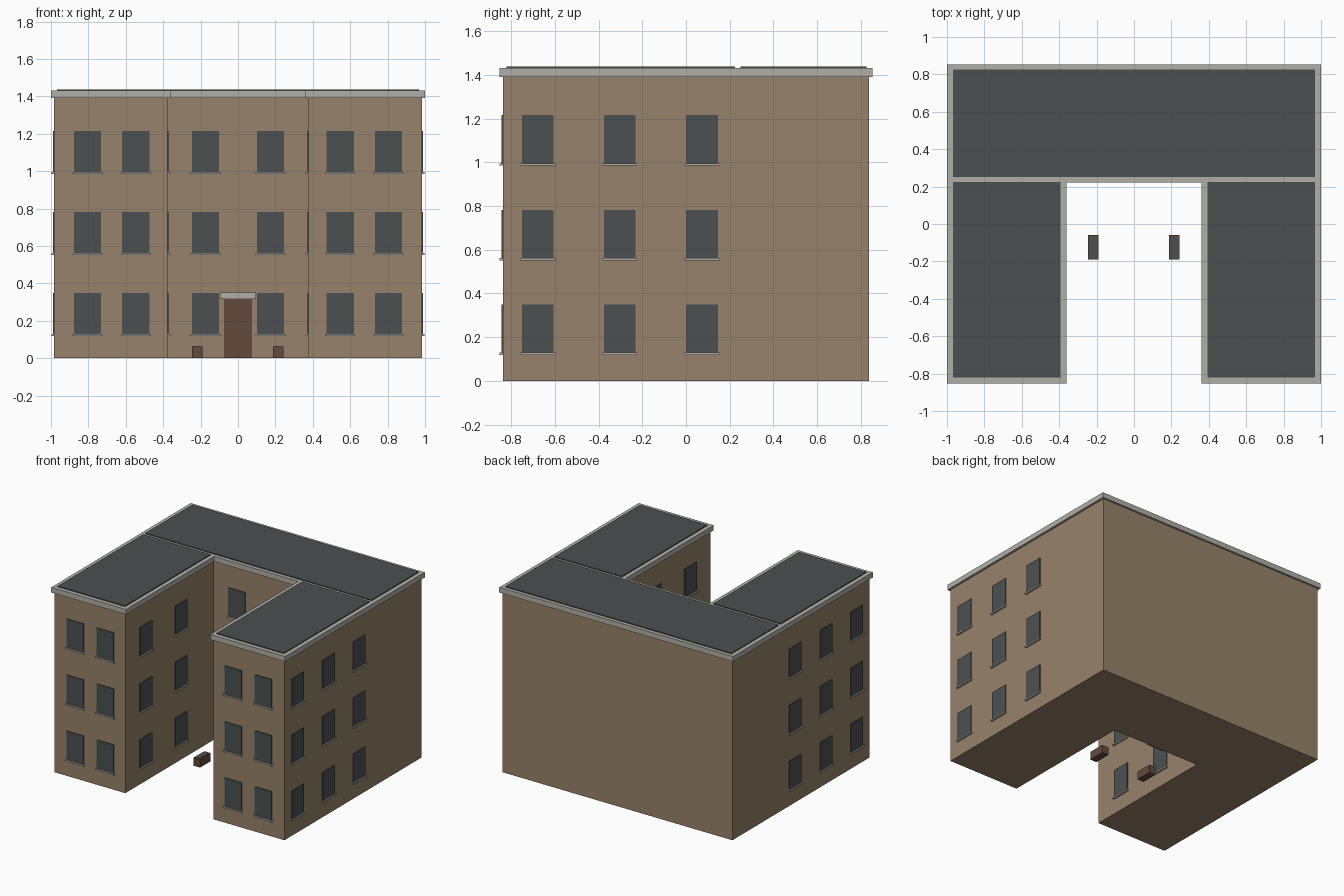
import bpy
import bmesh

cube = bpy.data.objects.get("Cube")
if cube:
    bpy.data.objects.remove(cube, do_unlink=True)


def material(name, r, g, b):
    mat = bpy.data.materials.new(name)
    mat.diffuse_color = (r, g, b, 1)
    mat.use_nodes = True
    mat.node_tree.nodes["Principled BSDF"].inputs["Base Color"].default_value = (r, g, b, 1)
    return mat


WALL = material("tan wall", 0.31, 0.225, 0.145)
STONE = material("pale stone", 0.44, 0.43, 0.39)
ROOF = material("slate roof", 0.072, 0.079, 0.081)
GLASS = material("dark glass", 0.072, 0.081, 0.083)
WOOD = material("brown wood", 0.125, 0.068, 0.045)


def finish(name, bm, mat):
    bmesh.ops.recalc_face_normals(bm, faces=bm.faces)
    mesh = bpy.data.meshes.new(name)
    bm.to_mesh(mesh)
    bm.free()
    mesh.materials.append(mat)
    obj = bpy.data.objects.new(name, mesh)
    bpy.context.collection.objects.link(obj)
    return obj


def box(name, mat, xs, ys, zs):
    bm = bmesh.new()
    bmesh.ops.create_cube(bm, size=1)
    for v in bm.verts:
        v.co = [lo + (c + 0.5) * (hi - lo) for c, (lo, hi) in zip(v.co, (xs, ys, zs))]
    return finish(name, bm, mat)


def u_block(name, mat, outer_x, inner_x, depth, court_y, z0, z1):
    """U-shaped plan with the courtyard open to the front, extruded upward."""
    half = [(inner_x, court_y), (inner_x, -depth), (outer_x, -depth), (outer_x, depth)]
    plan = half + [(-x, y) for x, y in reversed(half)]
    bm = bmesh.new()
    face = bm.faces.new([bm.verts.new((x, y, z0)) for x, y in plan])
    top = bmesh.ops.extrude_face_region(bm, geom=[face])["geom"]
    verts = [g for g in top if isinstance(g, bmesh.types.BMVert)]
    bmesh.ops.translate(bm, verts=verts, vec=(0, 0, z1 - z0))
    if face not in bm.faces:
        bm.faces.new([v for v in bm.verts if v not in verts])
    return finish(name, bm, mat)


OUTER, INNER, DEPTH, COURT = 0.983, 0.377, 0.837, 0.237

# Walls and cornice
u_block("walls", WALL, OUTER, INNER, DEPTH, COURT, 0, 1.39)
u_block("cornice", STONE, 1.0, 0.36, 0.852, 0.222, 1.39, 1.43)

# Flat roof panels
box("rear_roof", ROOF, (-0.967, 0.967), (0.25, 0.825), (1.425, 1.437))
for side, sign in (("left", 1), ("right", -1)):
    box(side + "_wing_roof", ROOF, sorted((sign * 0.392, sign * 0.967)),
        (-0.82, 0.224), (1.425, 1.437))


def window(name, axis, wall, out, along, sill_z):
    """Pane and sill on a wall facing along x or y; out is the facing sign."""
    def plate(part, mat, half, proud, z0, z1):
        across = sorted((wall - out * 0.003, wall + out * proud))
        span = (along - half, along + half)
        xs, ys = (across, span) if axis == "x" else (span, across)
        box(name + part, mat, xs, ys, (z0, z1))
    plate("_pane", GLASS, 0.073, 0.006, sill_z, sill_z + 0.22)
    plate("_sill", STONE, 0.08, 0.015, sill_z - 0.011, sill_z)


# Three floors of windows
for floor in range(3):
    z = 0.129 + floor * 0.433
    tag = "_floor%d" % (floor + 1)
    for side, sign in (("left", 1), ("right", -1)):
        for i, x in enumerate((0.546, 0.805)):
            window(f"{side}_front_window{i}{tag}", "y", -DEPTH, -1, sign * x, z)
        for i, y in enumerate((-0.678, -0.303, 0.073)):
            window(f"{side}_outer_window{i}{tag}", "x", sign * OUTER, sign, y, z)
        for i, y in enumerate((-0.59, -0.16)):
            window(f"{side}_court_window{i}{tag}", "x", sign * INNER, -sign, y, z)
        window(f"{side}_rear_court_window{tag}", "y", COURT, -1, sign * 0.174, z)

# Courtyard door and lintel
box("door", WOOD, (-0.075, 0.075), (COURT - 0.008, COURT + 0.005), (0, 0.32))
box("door_lintel", STONE, (-0.095, 0.095), (COURT - 0.014, COURT + 0.005), (0.32, 0.35))

# Planters in the courtyard
for side, x in (("left", 0.214), ("right", -0.219)):
    box(side + "_planter", WOOD, (x - 0.028, x + 0.028), (-0.19, -0.06), (0, 0.062))
    box(side + "_planter_top", ROOF, (x - 0.021, x + 0.021), (-0.187, -0.063), (0.06, 0.065))
